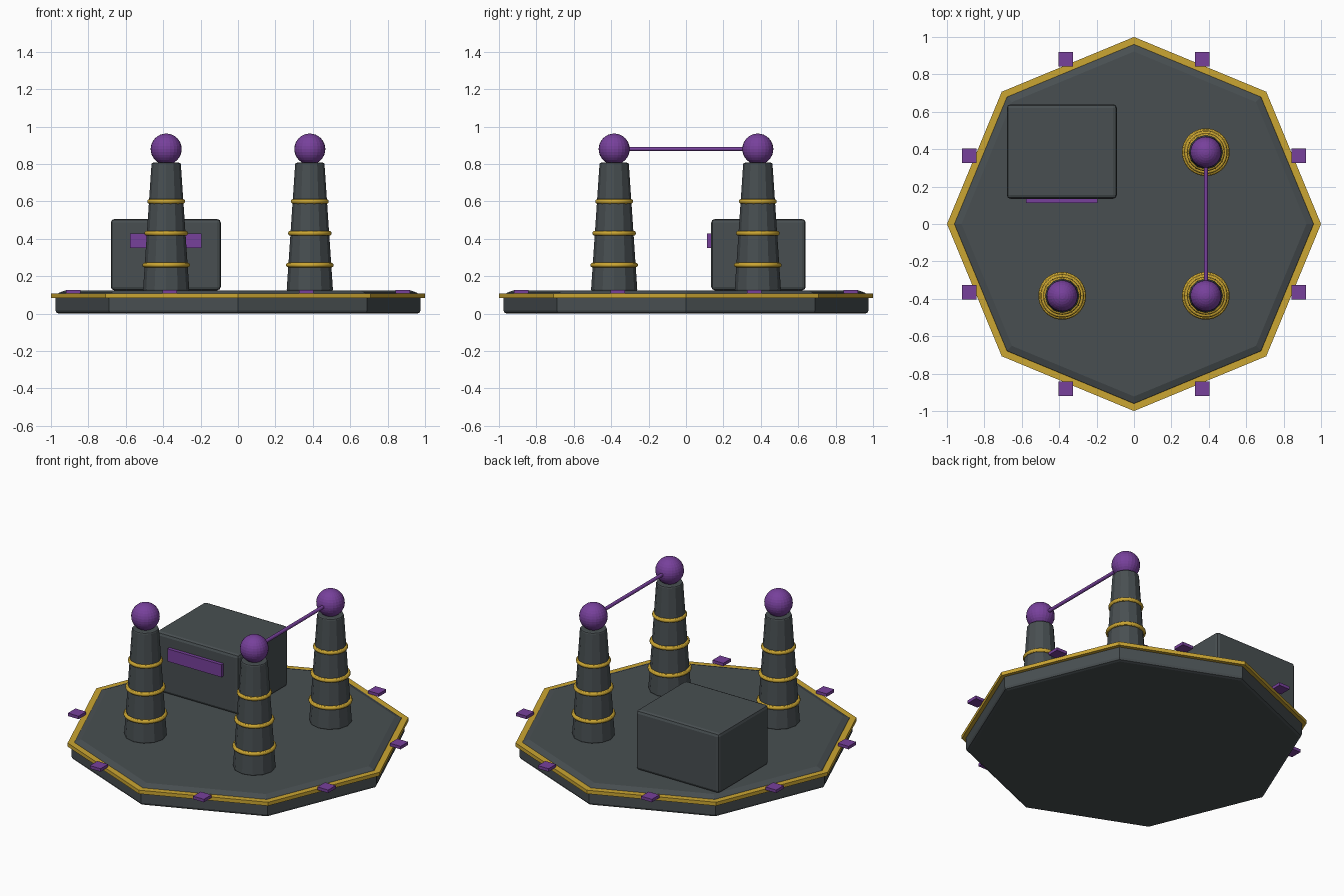
import bpy
import math

if "Cube" in bpy.data.objects:
    bpy.data.objects.remove(bpy.data.objects["Cube"])


def material(name, rgb):
    m = bpy.data.materials.new(name)
    m.diffuse_color = (*rgb, 1)
    m.use_nodes = True
    m.node_tree.nodes["Principled BSDF"].inputs["Base Color"].default_value = m.diffuse_color
    return m


GREY = material("dark slate", (0.065, 0.078, 0.083))
GOLD = material("gold", (0.60, 0.38, 0.032))
PURPLE = material("purple", (0.185, 0.052, 0.33))


def finish(name, mat, bevel=0, segments=2):
    ob = bpy.context.object
    ob.name = name
    ob.data.materials.append(mat)
    if bevel:
        mod = ob.modifiers.new("bevel", 'BEVEL')
        mod.width = bevel
        mod.segments = segments
        mod.limit_method = 'ANGLE'
        mod.angle_limit = math.radians(50)
    return ob


def box(name, mat, lo, hi, bevel=0):
    centre = [(a + b) / 2 for a, b in zip(lo, hi)]
    bpy.ops.mesh.primitive_cube_add(size=1, location=centre)
    ob = bpy.context.object
    ob.scale = [b - a for a, b in zip(lo, hi)]
    bpy.ops.object.transform_apply(location=False, rotation=False, scale=True)
    return finish(name, mat, bevel)


def lathe(name, mat, profile, sides, closed=False):
    """Revolve (radius, z) points into a faceted solid, or a ring if closed."""
    verts, faces = [], []
    n = len(profile)
    for i in range(sides):
        a = 2 * math.pi * i / sides
        verts += [(r * math.cos(a), r * math.sin(a), z) for r, z in profile]
    for i in range(sides):
        j = (i + 1) % sides
        for k in range(n if closed else n - 1):
            m = (k + 1) % n
            faces.append((i * n + k, j * n + k, j * n + m, i * n + m))
    if not closed:
        faces.append([i * n for i in reversed(range(sides))])
        faces.append([i * n + n - 1 for i in range(sides)])
    mesh = bpy.data.meshes.new(name)
    mesh.from_pydata(verts, [], faces)
    ob = bpy.data.objects.new(name, mesh)
    bpy.context.collection.objects.link(ob)
    mesh.materials.append(mat)
    return ob


# Octagonal platform with softened edges and a gold rim
lathe("platform", GREY, [(0.955, 0.0), (0.97, 0.005), (0.976, 0.018),
                         (0.976, 0.09), (0.957, 0.112), (0.922, 0.125)], 8)
lathe("platform_rim", GOLD, [(0.957, 0.085), (1.0, 0.085),
                             (1.0, 0.108), (0.957, 0.108)], 8, closed=True)

# Small tabs at the middle of each platform side
for i in range(8):
    a = math.radians(22.5 + 45 * i)
    x, y = 0.953 * math.cos(a), 0.953 * math.sin(a)
    box("edge_tab", PURPLE, (x - 0.038, y - 0.038, 0.107),
        (x + 0.038, y + 0.038, 0.126))

# Tapered pylons with gold bands and a ball on top
T = 0.384
for x, y in ((-T, -T), (T, -T), (T, T)):
    bpy.ops.mesh.primitive_cone_add(vertices=12, radius1=0.124, radius2=0.078,
                                    depth=0.685, location=(x, y, 0.4645))
    finish("pylon", GREY, 0.008)
    for z, r in ((0.26, 0.115), (0.43, 0.104), (0.60, 0.089)):
        bpy.ops.mesh.primitive_torus_add(location=(x, y, z), major_radius=r,
                                         minor_radius=0.0125,
                                         major_segments=48, minor_segments=12)
        finish("pylon_band", GOLD)
        bpy.ops.object.shade_smooth_by_angle()
    bpy.ops.mesh.primitive_uv_sphere_add(segments=24, ring_count=16,
                                         radius=0.083, location=(x, y, 0.88))
    finish("pylon_ball", PURPLE)

# Rod joining the two right-hand balls
bpy.ops.mesh.primitive_cylinder_add(vertices=12, radius=0.011, depth=2 * T,
                                    location=(T, 0, 0.88),
                                    rotation=(math.pi / 2, 0, 0))
finish("link_rod", PURPLE)

# Equipment housing with a front panel
box("housing", GREY, (-0.68, 0.135, 0.125), (-0.092, 0.64, 0.506), 0.019)
box("housing_panel", PURPLE, (-0.578, 0.113, 0.35), (-0.196, 0.14, 0.43))
